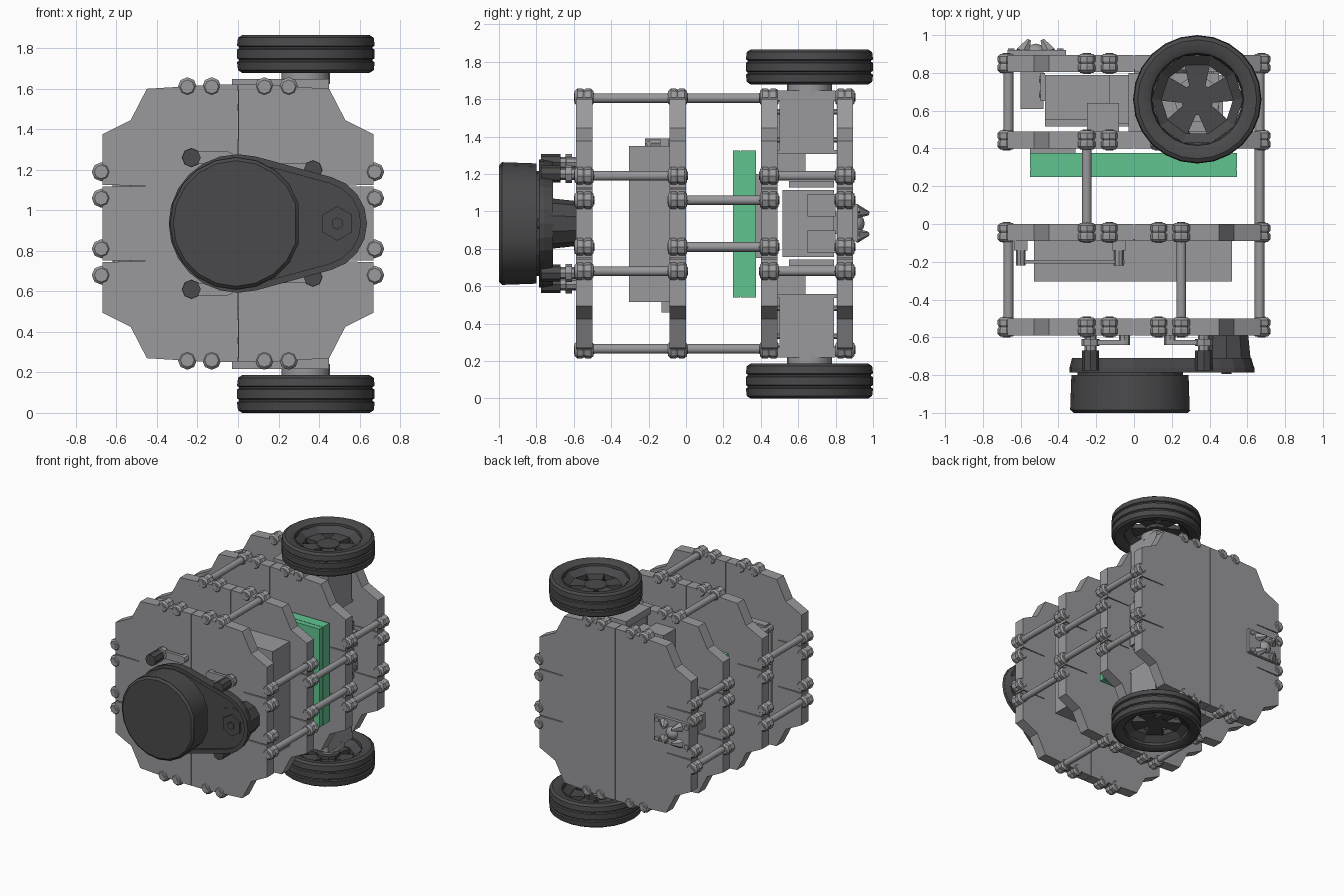
import bpy, bmesh, math
from mathutils import Matrix, Vector

if "Cube" in bpy.data.objects:
    bpy.data.objects.remove(bpy.data.objects["Cube"])

CZ = 0.935                        # height of the robot's middle line
PLATES = (-0.545, -0.045, 0.445, 0.85)


def material(name, rgb):
    m = bpy.data.materials.new(name)
    m.diffuse_color = (*rgb, 1)
    m.use_nodes = True
    m.node_tree.nodes["Principled BSDF"].inputs["Base Color"].default_value = m.diffuse_color
    return m


GREY = material("frame_grey", (0.32, 0.32, 0.335))
DARK = material("dark_rubber", (0.068, 0.068, 0.072))
GREEN = material("board_green", (0.12, 0.55, 0.28))


def finish(name, bm, mat=GREY, smooth=None):
    bmesh.ops.recalc_face_normals(bm, faces=bm.faces)
    me = bpy.data.meshes.new(name)
    bm.to_mesh(me)
    bm.free()
    ob = bpy.data.objects.new(name, me)
    bpy.context.collection.objects.link(ob)
    me.materials.append(mat)
    if smooth:
        bpy.ops.object.select_all(action='DESELECT')
        ob.select_set(True)
        bpy.context.view_layer.objects.active = ob
        bpy.ops.object.shade_smooth_by_angle(angle=math.radians(smooth))
    return ob


def box(bm, x0, x1, y0, y1, z0, z1):
    m = Matrix.Translation(((x0 + x1) / 2, (y0 + y1) / 2, (z0 + z1) / 2))
    bmesh.ops.create_cube(bm, size=1, matrix=m @ Matrix.Diagonal((x1 - x0, y1 - y0, z1 - z0, 1)))


def rod(bm, a, b, r, r2=None, n=10):
    a, b = Vector(a), Vector(b)
    d = b - a
    rot = d.to_track_quat('Z', 'Y').to_matrix().to_4x4()
    bmesh.ops.create_cone(bm, cap_ends=True, segments=n, radius1=r, radius2=r if r2 is None else r2,
                          depth=d.length, matrix=Matrix.Translation((a + b) / 2) @ rot)


def prism(bm, pts, y0, y1, grow=1.0):
    # closed x-z outline carried along y
    a = [bm.verts.new((x, y0, z)) for x, z in pts]
    cx = sum(p[0] for p in pts) / len(pts)
    b = [bm.verts.new((cx + (x - cx) * grow, y1, CZ + (z - CZ) * grow)) for x, z in pts]
    bm.faces.new(a)
    bm.faces.new(b[::-1])
    for i in range(len(a)):
        j = (i + 1) % len(a)
        bm.faces.new((a[i], b[i], b[j], a[j]))


def lathe(bm, profile, centre, n=24):
    # closed (radius, height) profile turned about z
    rings = [[bm.verts.new((centre[0] + r * math.cos(2 * math.pi * k / n),
                            centre[1] + r * math.sin(2 * math.pi * k / n), centre[2] + z))
              for k in range(n)] for r, z in profile]
    for i in range(len(rings)):
        p, q = rings[i], rings[(i + 1) % len(rings)]
        for k in range(n):
            bm.faces.new((p[k], p[(k + 1) % n], q[(k + 1) % n], q[k]))


# Four frame plates, each of two halves, with paired round bosses at the rim
upper = [(.002, .685), (.12, .685), (.45, .665), (.53, .51), (.67, .44), (.67, .19),
         (.46, .187), (.46, .182), (.67, .182)]
half = upper + [(x, -z) for x, z in reversed(upper)]
bosses = [(s * .675, z) for s in (-1, 1) for z in (-.255, -.125, .125, .255)]
bosses += [(x, s * .675) for s in (-1, 1) for x in (-.25, -.13, .13, .25)]
for i, y in enumerate(PLATES):
    bm = bmesh.new()
    for s in (-1, 1):
        prism(bm, [(s * x, CZ + z) for x, z in half], y - .044, y + .044)
    finish(f"frame_plate_{i + 1}", bm)
    bm = bmesh.new()
    for x, z in bosses:
        for s in (-1, 1):
            rod(bm, (x, y, CZ + z), (x, y + s * .01, CZ + z), .04, .047, 8)
            rod(bm, (x, y + s * .01, CZ + z), (x, y + s * .036, CZ + z), .047, n=8)
            rod(bm, (x, y + s * .036, CZ + z), (x, y + s * .05, CZ + z), .047, .034, 8)
            rod(bm, (x, y + s * .048, CZ + z), (x, y + s * .055, CZ + z), .022, n=4)
    finish(f"plate_bosses_{i + 1}", bm, smooth=35)

# Standoff posts between neighbouring plates
layout = [
    [(s * .665, t * .255) for s in (-1, 1) for t in (-1, 1)] + [(.25, .67), (.25, -.67)],
    [(.665, .125), (.665, -.125), (-.25, .67), (-.25, -.67)],
    [(s * .665, t * .255) for s in (-1, 1) for t in (-1, 1)],
]
for i, spots in enumerate(layout):
    bm = bmesh.new()
    for x, z in spots:
        rod(bm, (x, PLATES[i] + .03, CZ + z), (x, PLATES[i + 1] - .03, CZ + z), .026, n=12)
    finish(f"standoff_posts_{i + 1}", bm, smooth=40)

# Computer block and the side board on small pegs
bm = bmesh.new()
box(bm, -.53, .52, -.305, -.08, .515, 1.35)
finish("computer_block", bm)
bm = bmesh.new()
box(bm, -.62, -.05, -.208, -.19, .70, 1.375)
for x in (-.60, -.08):
    for z in (.73, 1.365):
        rod(bm, (x, -.22, z), (x, -.08, z), .025, n=8)
    box(bm, x - .035, x + .035, -.14, -.09, 1.33, 1.39)
box(bm, -.1, .2, -.13, -.085, .46, .53)
finish("side_board", bm)

# Green control board pack with a seam
bm = bmesh.new()
box(bm, -.55, .545, .25, .289, .54, 1.325)
box(bm, -.545, .54, .288, .294, .545, 1.32)
box(bm, -.55, .545, .293, .375, .54, 1.325)
finish("green_board", bm, GREEN)
bm = bmesh.new()
box(bm, -.55, -.31, .37, .41, .75, 1.2)
finish("board_connector", bm)

# Battery with end brackets and rails
bm = bmesh.new()
box(bm, -.47, .47, .515, .79, .755, 1.115)
finish("battery", bm)
bm = bmesh.new()
for t in (-1, 1):
    z = CZ + t * .21
    box(bm, -.47, .47, .55, .79, z - .018, z + .018)
    for s in (-1, 1):
        zc = CZ + t * .098
        prism(bm, [(s * .47, zc - .06), (s * .495, zc - .06), (s * .495, zc + .06), (s * .47, zc + .06)],
              .65, .80)
        for dy in (-.04, .04):
            for dz in (-.03, .03):
                rod(bm, (s * .49, .725 + dy, zc + dz), (s * .503, .725 + dy, zc + dz), .018, n=6)
finish("battery_brackets", bm)

# Caster: housing, base, ball and claws
bm = bmesh.new()
box(bm, -.67, -.36, .885, .92, .84, 1.04)
box(bm, -.60, -.48, .61, .81, .88, 1.0)
for a in (-1, 1):
    for b in (-1, 1):
        rod(bm, (-.52 + a * .07, .91, CZ + b * .065), (-.52 + a * .035, .975, CZ + b * .055), .04, .012, 6)
        rod(bm, (-.52 + a * .13, .91, CZ + b * .075), (-.52 + a * .13, .93, CZ + b * .075), .02, n=6)
bmesh.ops.create_uvsphere(bm, u_segments=12, v_segments=8, radius=.055,
                          matrix=Matrix.Translation((-.52, .9, CZ)))
finish("caster", bm, smooth=30)

# Drive motors and wheels, one at each end
tyre = [(.235, .0), (.245, .075), (.27, .09), (.315, .093), (.335, .08), (.34, .04), (.33, .035),
        (.33, .027), (.34, .022), (.34, -.022), (.33, -.027), (.33, -.035), (.34, -.04),
        (.335, -.08), (.315, -.093), (.27, -.09), (.245, -.075)]
WX, WY = .335, .66
for side, s in (("upper", 1), ("lower", -1)):
    def zz(h):
        return .9325 + s * h
    bm = bmesh.new()
    for x0, x1, y0, y1, h0, h1 in [(0, .45, .5, .79, .375, .67), (-.03, .45, .49, .80, .66, .715),
                                   (-.13, 0, .53, .79, .56, .59), (-.25, -.08, .48, .64, .25, .6),
                                   (0, .45, .49, .82, .375, .395)]:
        box(bm, x0, x1, y0, y1, *sorted((zz(h0), zz(h1))))
    for x in (.04, .41):
        for y in (.48, .81):
            for h in (.45, .6):
                rod(bm, (x, y - .02, zz(h)), (x, y + .02, zz(h)), .015, n=6)
    finish(f"{side}_motor", bm)
    bm = bmesh.new()
    rod(bm, (WX, WY, zz(.69)), (WX, WY, zz(.75)), .12, n=16)
    rod(bm, (WX, WY, zz(.74)), (WX, WY, zz(.85)), .05, n=12)
    finish(f"{side}_axle", bm, smooth=40)
    bm = bmesh.new()
    lathe(bm, [(r, s * z) for r, z in tyre], (WX, WY, zz(.8395)))
    finish(f"{side}_tyre", bm, DARK, smooth=30)
    # five flared spokes around a hub
    bm = bmesh.new()
    rod(bm, (WX, WY, zz(.80)), (WX, WY, zz(.865)), .085, n=10)
    lathe(bm, [(.19, .02 * s), (.243, .06 * s), (.243, -.06 * s), (.19, -.02 * s)], (WX, WY, zz(.8395)), 10)
    for k in range(5):
        a = 2 * math.pi * k / 5 + math.pi / 2
        c, d = Vector((math.cos(a), math.sin(a), 0)), Vector((-math.sin(a), math.cos(a), 0))
        lo, hi = [[bm.verts.new(Vector((WX, WY, zz(h))) + c * r + d * w)
                   for r, w in ((.06, -.04), (.22, -.075), (.22, .075), (.06, .04))] for h in (.825, .86)]
        bm.faces.new(lo)
        bm.faces.new(hi[::-1])
        for i in range(4):
            bm.faces.new((lo[i], lo[(i + 1) % 4], hi[(i + 1) % 4], hi[i]))
    finish(f"{side}_wheel_spokes", bm, DARK)


# Scanner: teardrop tray, motor, head and feet
def arc(cx, r, a0, a1, n):
    angles = [math.radians(a0 + (a1 - a0) * i / n) for i in range(n + 1)]
    return [(cx + r * math.cos(a), CZ + r * math.sin(a)) for a in angles]


FEET = ((-.23, .325), (.37, .265), (.37, -.265), (-.23, -.325))
outer = arc(0, .342, 75, 285, 14) + arc(.4, .237, -75, 75, 8)
inner = arc(0, .31, 75, 285, 14) + arc(.4, .205, -75, 75, 8)
bm = bmesh.new()
prism(bm, outer, -.765, -.71, .97)
for i in range(len(inner)):       # raised rim of the tray
    j = (i + 1) % len(inner)
    prism(bm, [outer[i], outer[j], inner[j], inner[i]], -.785, -.76)
rod(bm, (-.02, -.81, CZ), (-.02, -.76, CZ), .28, n=20)
for x, z in FEET:
    rod(bm, (x, -.775, CZ + z), (x, -.67, CZ + z), .046, n=8)
finish("scanner_tray", bm, DARK)
bm = bmesh.new()
rod(bm, (.49, -.77, CZ), (.49, -.585, CZ), .14, .12, 10)
rod(bm, (.49, -.785, CZ), (.49, -.76, CZ), .085, n=6)
rod(bm, (.49, -.795, CZ), (.49, -.78, CZ), .03, n=6)
finish("scanner_motor", bm, DARK)
bm = bmesh.new()
prism(bm, [(min(x, .295), z) for x, z in arc(-.01, .328, 0, 342, 19)], -.985, -.80, .98)
prism(bm, [(min(x, .285), z) for x, z in arc(-.01, .31, 0, 342, 19)], -1.0, -.985, 1.05)
finish("scanner_head", bm, DARK, smooth=25)
bm = bmesh.new()
for x, z in FEET:
    rod(bm, (x, -.72, CZ + z), (x, -.57, CZ + z), .032, n=8)
    rod(bm, (x, -.645, CZ + z), (x, -.61, CZ + z), .048, n=8)
    xa, xb = (x, x + .18) if x < 0 else (x - .18, x)
    box(bm, xa, xb, -.64, -.615, CZ + z - .03, CZ + z + .03)
    xe = xb if x < 0 else xa
    rod(bm, (xe, -.64, CZ + z), (xe, -.57, CZ + z), .03, n=8)
finish("scanner_feet", bm)
